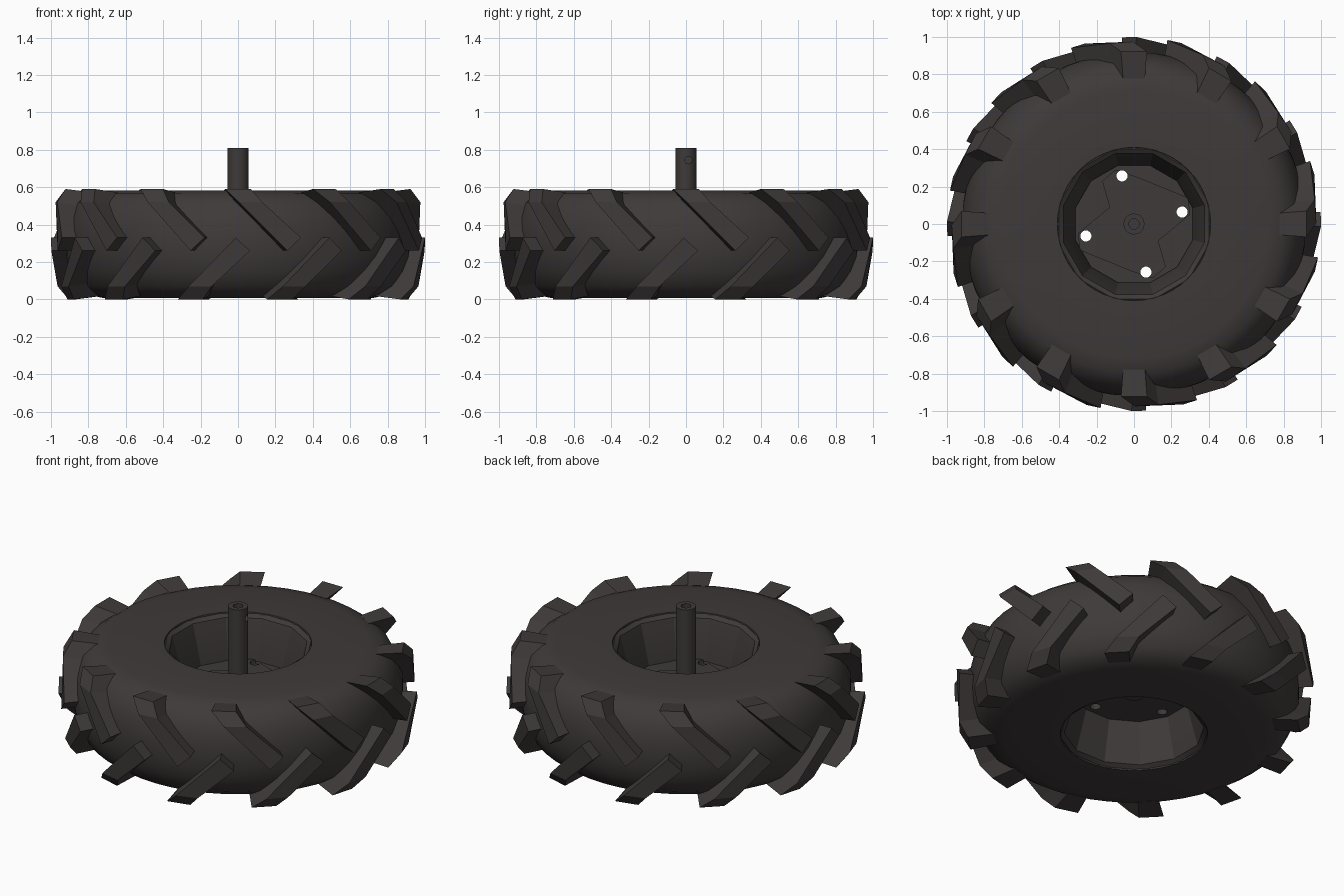
import bpy, bmesh
from math import sin, cos, pi, radians

if "Cube" in bpy.data.objects:
    bpy.data.objects.remove(bpy.data.objects["Cube"])

rubber = bpy.data.materials.new("dark_rubber")
rubber.diffuse_color = (0.05, 0.042, 0.042, 1)
rubber.use_nodes = True
rubber.node_tree.nodes["Principled BSDF"].inputs["Base Color"].default_value = rubber.diffuse_color


def make_object(name, bm, smooth_angle=None):
    bmesh.ops.recalc_face_normals(bm, faces=bm.faces)
    me = bpy.data.meshes.new(name)
    bm.to_mesh(me)
    bm.free()
    ob = bpy.data.objects.new(name, me)
    bpy.context.collection.objects.link(ob)
    me.materials.append(rubber)
    if smooth_angle:
        bpy.ops.object.select_all(action='DESELECT')
        ob.select_set(True)
        bpy.context.view_layer.objects.active = ob
        bpy.ops.object.shade_smooth_by_angle(angle=radians(smooth_angle))
    return ob


def revolve(name, profile, sides, smooth_angle=None, turn=0):
    """Turn (radius, z) points about the z axis."""
    bm = bmesh.new()
    rings = [[bm.verts.new((r * cos(turn + 2 * pi * i / sides),
                            r * sin(turn + 2 * pi * i / sides), z))
              for i in range(sides)] for r, z in profile]
    for a, b in zip(rings, rings[1:]):
        for i in range(sides):
            j = (i + 1) % sides
            bm.faces.new((a[i], a[j], b[j], b[i]))
    if profile[0] != profile[-1]:
        bm.faces.new(rings[0])
        bm.faces.new(rings[-1])
    bmesh.ops.remove_doubles(bm, verts=bm.verts, dist=1e-5)
    return make_object(name, bm, smooth_angle)


def prism(name, points, z0, z1):
    bm = bmesh.new()
    face = bm.faces.new([bm.verts.new((x, y, z0)) for x, y in points])
    out = bmesh.ops.extrude_face_region(bm, geom=[face])
    for v in out["geom"]:
        if isinstance(v, bmesh.types.BMVert):
            v.co.z = z1
    return make_object(name, bm)


def cut(ob, cutter):
    mod = ob.modifiers.new("cut", 'BOOLEAN')
    mod.operation = 'DIFFERENCE'
    mod.solver = 'EXACT'
    mod.object = cutter
    cutter.hide_render = True
    cutter.hide_set(True)


# Tyre carcass: rounded shoulders, closed by the faceted tapering rim wall
MID = 0.295
half = [(0.41, 0.583), (0.72, 0.583), (0.80, 0.565), (0.86, 0.52),
        (0.90, 0.44), (0.918, 0.36)]
outer = half + [(0.92, MID)] + [(r, 2 * MID - z) for r, z in reversed(half)]
tyre_profile = outer + [(0.37, 0.24), (0.37, 0.35), outer[0]]
revolve("tyre", tyre_profile, 48, 40)
rim_profile = [(0.415, 0.578), (0.39, 0.56), (0.325, 0.34), (0.325, 0.27),
               (0.39, 0.03), (0.415, 0.012), (0.44, 0.03), (0.44, 0.56),
               (0.415, 0.578)]
revolve("rim", rim_profile, 12, 25, pi / 12)


# Chevron treads: each lug climbs the tread and wraps over the shoulder
def add_lug(bm, phi, upper):
    # section: turn, half width (degrees), z skew, outer r, z, inner r, z
    sections = [(0, 2.2, 0.035, 1.0, 0.295, 0.88, 0.295),
                (-13.5, 3.7, 0.0, 0.975, 0.52, 0.84, 0.50),
                (-17.5, 4.3, 0.0, 0.925, 0.59, 0.78, 0.572)]
    rows = []
    for turn, width, skew, ro, zo, ri, zi in sections:
        row = []
        for side, r, z in ((-1, ro, zo), (1, ro, zo), (1, ri, zi), (-1, ri, zi)):
            a = radians(phi + turn + side * width - 90)
            z += side * skew
            row.append(bm.verts.new((r * cos(a), r * sin(a),
                                     z if upper else 2 * MID - z)))
        rows.append(row)
    faces = [bm.faces.new(rows[0]), bm.faces.new(rows[-1])]
    for a, b in zip(rows, rows[1:]):
        for i in range(4):
            j = (i + 1) % 4
            faces.append(bm.faces.new((a[i], a[j], b[j], b[i])))


for name, upper, start in (("upper_treads", True, 17.5), ("lower_treads", False, 1.5)):
    bm = bmesh.new()
    for k in range(12):
        add_lug(bm, start + 30 * k, upper)
    make_object(name, bm)

# Hub disc and the waisted flange bolted on it
disc = revolve("hub_disc", [(0.335, 0.27), (0.335, 0.325)], 12, turn=pi / 12)
arm = [(-0.30, -0.05), (-0.13, 0.09), (-0.17, 0.23), (-0.10, 0.29),
       (0.02, 0.25), (0.29, 0.14)]
flange = prism("hub_flange", arm + [(-x, -y) for x, y in arm], 0.32, 0.345)

# Bolt holes through disc and flange
bm = bmesh.new()
for k in range(4):
    a = radians(14 + 90 * k)
    ret = bmesh.ops.create_cone(bm, cap_ends=True, segments=16, radius1=0.03,
                                radius2=0.03, depth=0.4)
    bmesh.ops.translate(bm, verts=ret["verts"],
                        vec=(0.265 * cos(a), 0.265 * sin(a), 0.3))
holes = make_object("bolt_hole_cutter", bm)
cut(disc, holes)
cut(flange, holes)

# Axle with a blind bore in its end and a cross pin hole
axle = revolve("axle", [(0.0275, 0.62), (0.0275, 0.81), (0.056, 0.81),
                        (0.056, 0.25)], 24, 40)
pin = revolve("pin_hole_cutter", [(0.02, -0.1), (0.02, 0.1)], 16)
pin.rotation_euler = (0, pi / 2, 0)
pin.location = (0.06, 0.012, 0.745)
cut(axle, pin)
